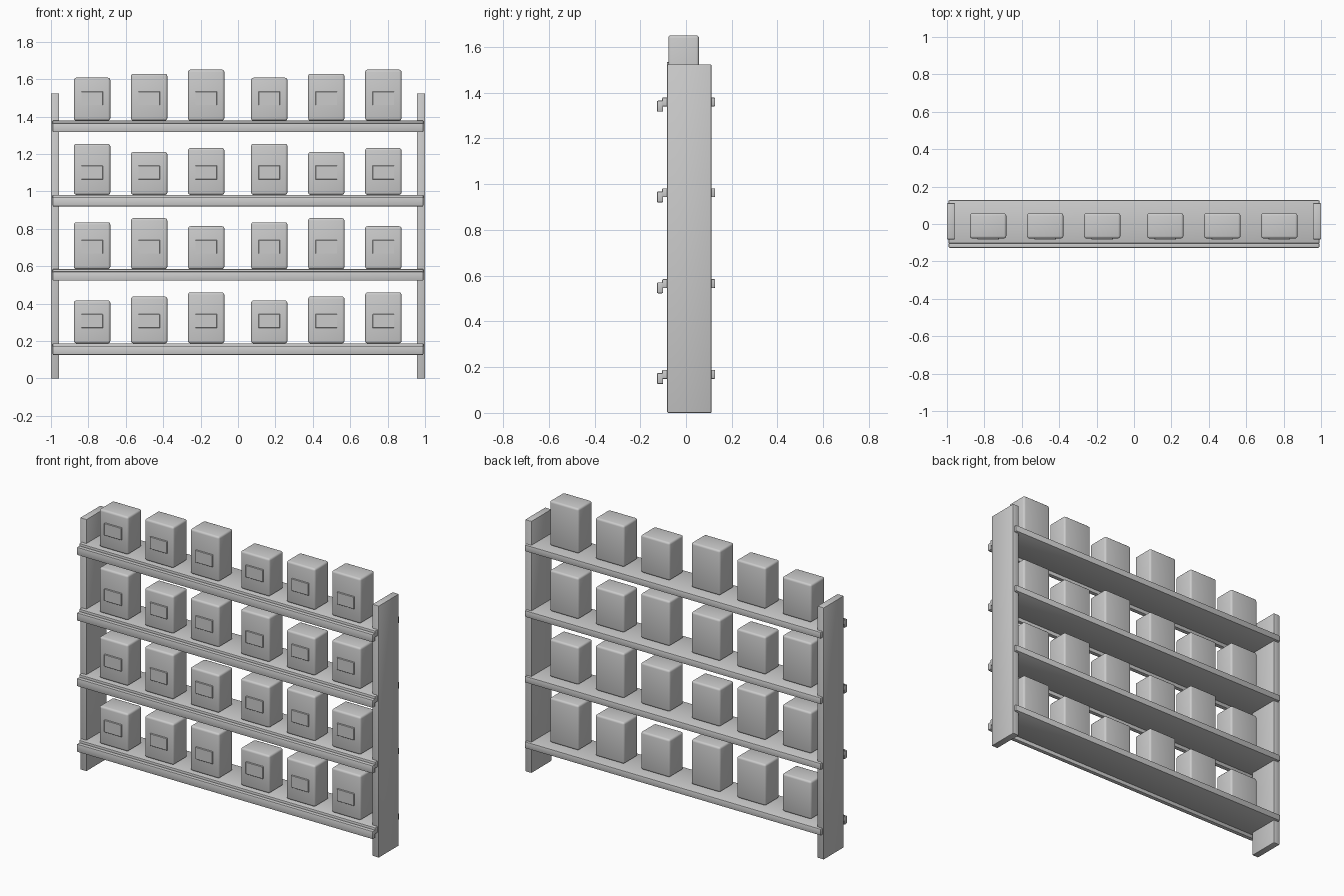
import bpy

if "Cube" in bpy.data.objects:
    bpy.data.objects.remove(bpy.data.objects["Cube"])


def box(name, x, y, z, bevel, segments=2):
    """Bevelled box from (min, max) ranges on each axis."""
    bpy.ops.mesh.primitive_cube_add(
        size=1, location=[(r[0] + r[1]) / 2 for r in (x, y, z)])
    ob = bpy.context.object
    ob.name = name
    ob.scale = [r[1] - r[0] for r in (x, y, z)]
    bpy.ops.object.transform_apply(location=False, rotation=False, scale=True)
    mod = ob.modifiers.new("soft_edges", 'BEVEL')
    mod.width = bevel
    mod.segments = segments
    bpy.ops.object.modifier_apply(modifier=mod.name)
    bpy.ops.object.shade_smooth_by_angle()
    return ob


# Upright side panels
for side, x in (("left", (-1.0, -0.957)), ("right", (0.957, 1.0))):
    box(f"{side}_side_panel", x, (-0.082, 0.111), (0, 1.524), 0.004)

ROW_STEP = 0.397
BOX_X = (-0.78, -0.475, -0.17, 0.167, 0.472, 0.777)
HEIGHTS = (0.229, 0.250, 0.272)

for row in range(4):
    dz = row * ROW_STEP
    top = 0.188 + dz
    # Shelf board and front retaining rail
    box(f"shelf_{row}", (-0.991, 0.991), (-0.104, 0.127), (0.149 + dz, top), 0.004)
    box(f"shelf_rail_{row}", (-0.991, 0.991), (-0.127, -0.100),
        (0.126 + dz, 0.174 + dz), 0.005)
    # Boxes with a raised front label
    for col, cx in enumerate(BOX_X):
        h = HEIGHTS[(row + col) % 3]
        box(f"box_{row}_{col}", (cx - 0.097, cx + 0.097), (-0.077, 0.057),
            (top, top + h), 0.012, 3)
        box(f"box_label_{row}_{col}", (cx - 0.058, cx + 0.058), (-0.084, -0.073),
            (top + 0.082, top + 0.156), 0.002, 1)
